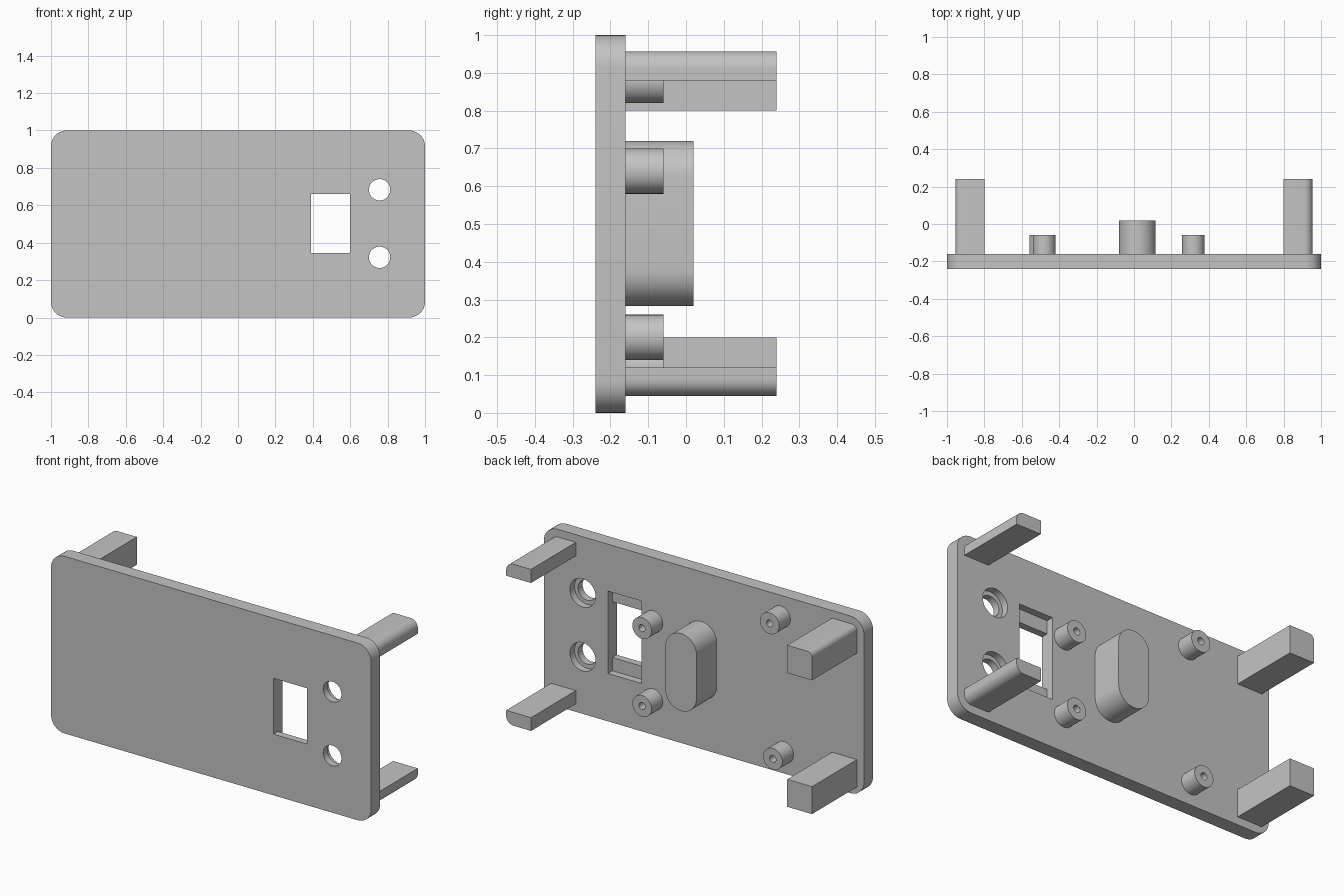
import bpy, bmesh, math

if "Cube" in bpy.data.objects:
    bpy.data.objects.remove(bpy.data.objects["Cube"])

grey = bpy.data.materials.new("plain grey")
grey.diffuse_color = (0.55, 0.55, 0.55, 1)
grey.use_nodes = True
grey.node_tree.nodes["Principled BSDF"].inputs["Base Color"].default_value = grey.diffuse_color

BACK = -0.16    # back surface of the panel
FRONT = -0.24   # front surface of the panel


def rounded(x0, x1, z0, z1, radii=(0, 0, 0, 0), seg=10):
    """Rectangle outline; radii for corners: right-top, left-top, left-bottom, right-bottom."""
    pts = []
    corners = [(x1, z1, -1, -1), (x0, z1, 1, -1), (x0, z0, 1, 1), (x1, z0, -1, 1)]
    for i, ((x, z, sx, sz), r) in enumerate(zip(corners, radii)):
        if r == 0:
            pts.append((x, z))
            continue
        for k in range(seg + 1):
            a = math.pi / 2 * (i + k / seg)
            pts.append((x + sx * r + r * math.cos(a), z + sz * r + r * math.sin(a)))
    return pts


def circle(x, z, r, n=40):
    return [(x + r * math.cos(2 * math.pi * k / n), z + r * math.sin(2 * math.pi * k / n))
            for k in range(n)]


def prism(name, outline, y0, y1):
    """Extrude an x-z outline from y0 to y1."""
    bm = bmesh.new()
    base = bm.faces.new([bm.verts.new((x, y0, z)) for x, z in outline])
    ext = bmesh.ops.extrude_face_region(bm, geom=[base])
    for v in ext["geom"]:
        if isinstance(v, bmesh.types.BMVert):
            v.co.y = y1
    bmesh.ops.recalc_face_normals(bm, faces=bm.faces)
    me = bpy.data.meshes.new(name)
    bm.to_mesh(me)
    bm.free()
    me.materials.append(grey)
    ob = bpy.data.objects.new(name, me)
    bpy.context.collection.objects.link(ob)
    return ob


def select(ob):
    bpy.ops.object.select_all(action='DESELECT')
    bpy.context.view_layer.objects.active = ob
    ob.select_set(True)


def cut(ob, outline, y0, y1):
    cutter = prism("cutter", outline, y0, y1)
    mod = ob.modifiers.new("cut", 'BOOLEAN')
    mod.operation = 'DIFFERENCE'
    mod.solver = 'EXACT'
    mod.object = cutter
    select(ob)
    bpy.ops.object.modifier_apply(modifier=mod.name)
    bpy.data.objects.remove(cutter)


parts = []

# Panel with rounded corners
panel = prism("panel", rounded(-1, 1, 0, 1, (0.085,) * 4), FRONT, BACK)
parts.append(panel)

# Rectangular window with a taller recess behind it
cut(panel, rounded(0.39, 0.60, 0.345, 0.66), -0.3, -0.1)
cut(panel, rounded(0.39, 0.60, 0.27, 0.735), -0.20, -0.1)

# Round holes, counterbored from the back
for z in (0.322, 0.683):
    cut(panel, circle(0.757, z, 0.057), -0.3, -0.1)
    cut(panel, circle(0.757, z, 0.08), -0.20, -0.1)

# Corner legs: thin on the right, thick on the left
R = 0.045
for name, box, radii in (
        ("right_top_leg", (0.80, 0.955, 0.88, 0.957), (R, 0, 0, 0)),
        ("right_bottom_leg", (0.80, 0.955, 0.045, 0.12), (0, 0, 0, R)),
        ("left_top_leg", (-0.955, -0.80, 0.80, 0.957), (0, 0.03, 0, 0)),
        ("left_bottom_leg", (-0.955, -0.80, 0.045, 0.20), (0, 0, 0, 0))):
    parts.append(prism(name, rounded(*box, radii), BACK - 0.005, 0.24))

# Screw pegs with pilot holes
for i, (x, z) in enumerate([(0.317, 0.64), (0.317, 0.20), (-0.48, 0.88), (-0.50, 0.12)]):
    peg = prism(f"screw_peg_{i + 1}", circle(x, z, 0.06), BACK - 0.005, -0.06)
    cut(peg, circle(x, z, 0.02, 20), BACK, 0)
    parts.append(peg)

# Long rounded block in the middle
r = 0.0975
parts.append(prism("centre_block", rounded(-0.08, 0.115, 0.283, 0.72, (r - 1e-4,) * 4, 14),
                   BACK - 0.005, 0.02))

for ob in parts:
    select(ob)
    bpy.ops.object.shade_smooth_by_angle(angle=math.radians(30))
